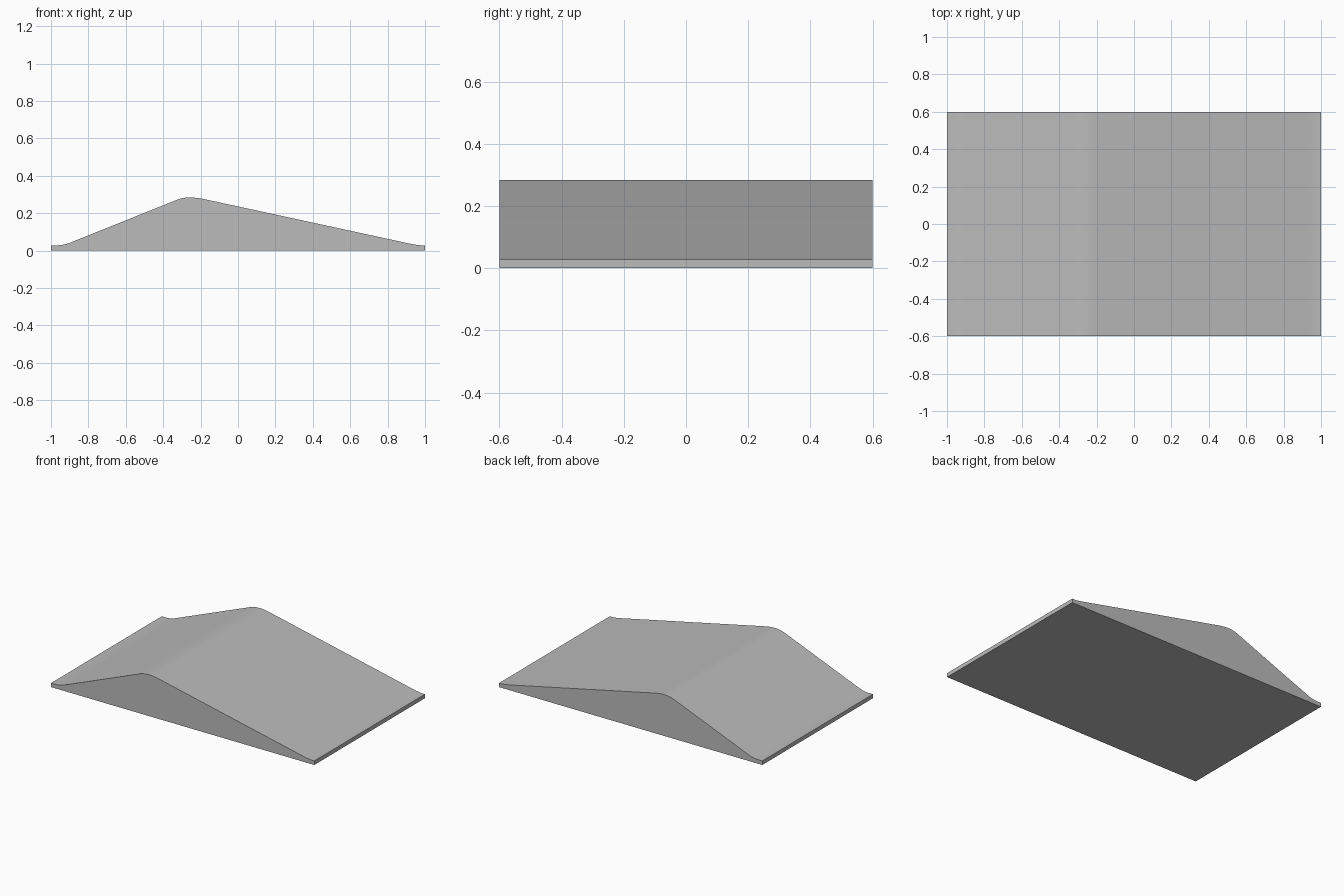
import bpy
import bmesh
from mathutils import Vector

cube = bpy.data.objects.get("Cube")
if cube:
    bpy.data.objects.remove(cube, do_unlink=True)

HALF_LENGTH, HALF_WIDTH, LIP = 1.0, 0.6, 0.028


def fillet(start, corner, end, steps=6):
    """Rounded bend from start to end, pulled towards the corner."""
    a, b, c = Vector(start), Vector(corner), Vector(end)
    return [a * (1 - t) ** 2 + b * 2 * t * (1 - t) + c * t ** 2
            for t in (i / steps for i in range(steps + 1))]


# Side profile: flat base, thin end lips, steep and shallow slopes, rounded crest
profile = [Vector((-HALF_LENGTH, 0)), Vector((-HALF_LENGTH, LIP))]
profile += fillet((-0.97, LIP), (-0.93, LIP), (-0.89, 0.045))
profile += fillet((-0.32, 0.274), (-0.27, 0.292), (-0.19, 0.277))
profile += fillet((0.90, 0.041), (0.957, LIP), (0.985, LIP))
profile += [Vector((HALF_LENGTH, LIP)), Vector((HALF_LENGTH, 0))]

# Extrude the profile across the width
bm = bmesh.new()
side = bm.faces.new([bm.verts.new((p.x, -HALF_WIDTH, p.y)) for p in profile])
extruded = bmesh.ops.extrude_face_region(bm, geom=[side], use_keep_orig=True)
moved = [v for v in extruded["geom"] if isinstance(v, bmesh.types.BMVert)]
bmesh.ops.translate(bm, verts=moved, vec=(0, 2 * HALF_WIDTH, 0))
bmesh.ops.recalc_face_normals(bm, faces=bm.faces)
mesh = bpy.data.meshes.new("ramp")
bm.to_mesh(mesh)
bm.free()

ramp = bpy.data.objects.new("ramp", mesh)
bpy.context.collection.objects.link(ramp)

# Plain grey surface
grey = bpy.data.materials.new("concrete grey")
grey.use_nodes = True
colour = (0.5, 0.5, 0.5, 1)
grey.diffuse_color = colour
grey.node_tree.nodes["Principled BSDF"].inputs["Base Color"].default_value = colour
mesh.materials.append(grey)

# Smooth bends, sharp rim
bpy.ops.object.select_all(action="DESELECT")
ramp.select_set(True)
bpy.context.view_layer.objects.active = ramp
bpy.ops.object.shade_smooth_by_angle()
